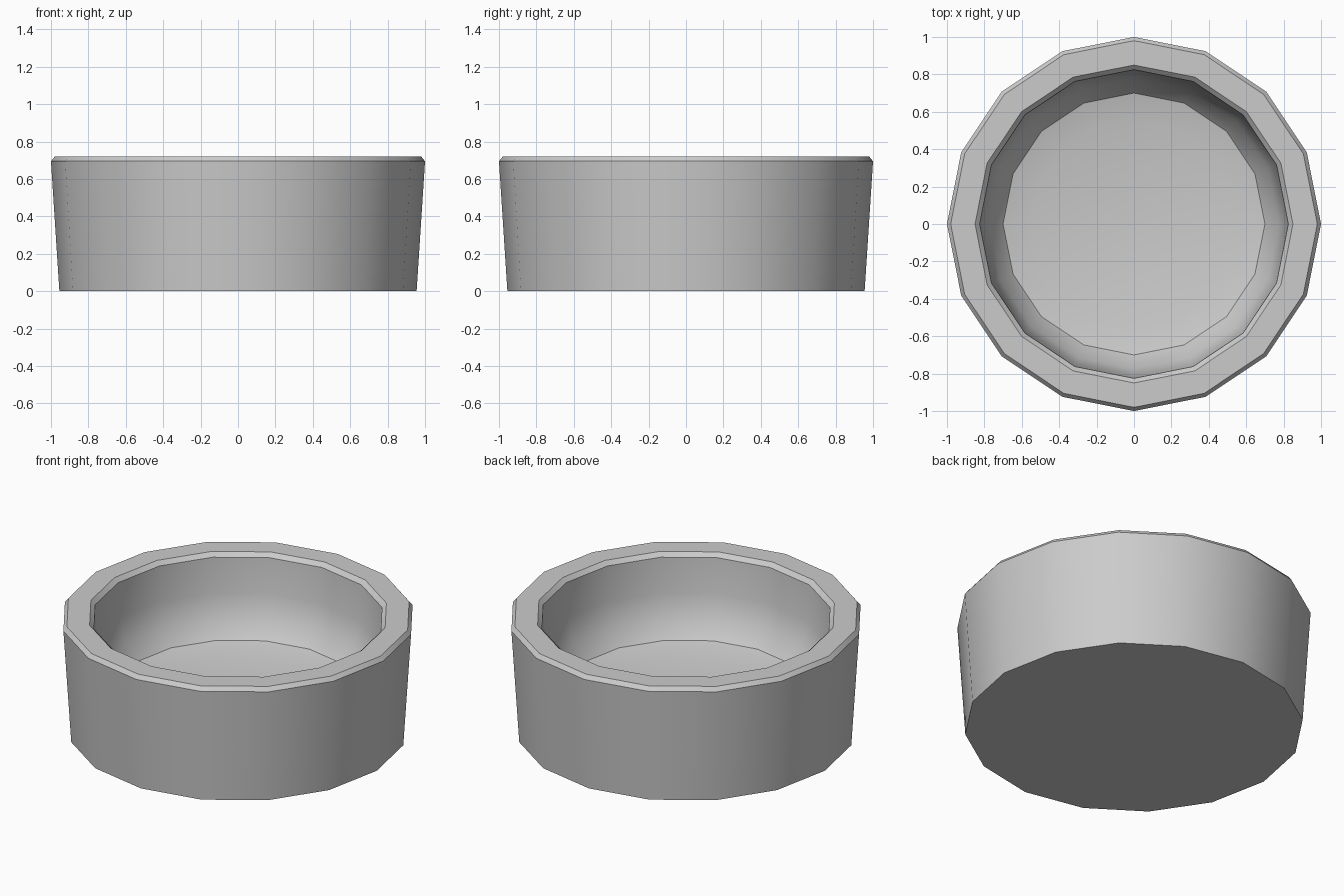
import bpy
import bmesh
from math import cos, sin, pi, radians

cube = bpy.data.objects.get("Cube")
if cube:
    bpy.data.objects.remove(cube, do_unlink=True)

SIDES = 16

stone = bpy.data.materials.new("plain_grey")
stone.use_nodes = True
grey = (0.6, 0.6, 0.6, 1)
stone.diffuse_color = grey
stone.node_tree.nodes["Principled BSDF"].inputs["Base Color"].default_value = grey

# Radius and height, from the base up the outer wall, over the rim and into the bowl
profile = [
    (0.955, 0), (1.0, 0.695), (0.98, 0.72),       # outer wall and bevel
    (0.85, 0.72), (0.825, 0.695),                 # rim and inner bevel
    (0.81, 0.48), (0.775, 0.33), (0.70, 0.235),   # rounded bowl wall
    (0.55, 0.2),                                  # floor edge
]

bm = bmesh.new()
rings = []
for r, z in profile:
    angles = [2 * pi * i / SIDES for i in range(SIDES)]
    rings.append([bm.verts.new((r * cos(a), r * sin(a), z)) for a in angles])
for low, high in zip(rings, rings[1:]):
    for i in range(SIDES):
        j = (i + 1) % SIDES
        bm.faces.new((low[i], low[j], high[j], high[i]))
bm.faces.new(rings[0][::-1])   # underside
bm.faces.new(rings[-1])        # bowl floor
bmesh.ops.recalc_face_normals(bm, faces=bm.faces[:])

mesh = bpy.data.meshes.new("bowl")
bm.to_mesh(mesh)
bm.free()
mesh.materials.append(stone)
bowl = bpy.data.objects.new("bowl", mesh)
bpy.context.collection.objects.link(bowl)

# Smooth round the sides, sharp at the rim and base
bpy.ops.object.select_all(action="DESELECT")
bowl.select_set(True)
bpy.context.view_layer.objects.active = bowl
bpy.ops.object.shade_smooth_by_angle(angle=radians(32))
